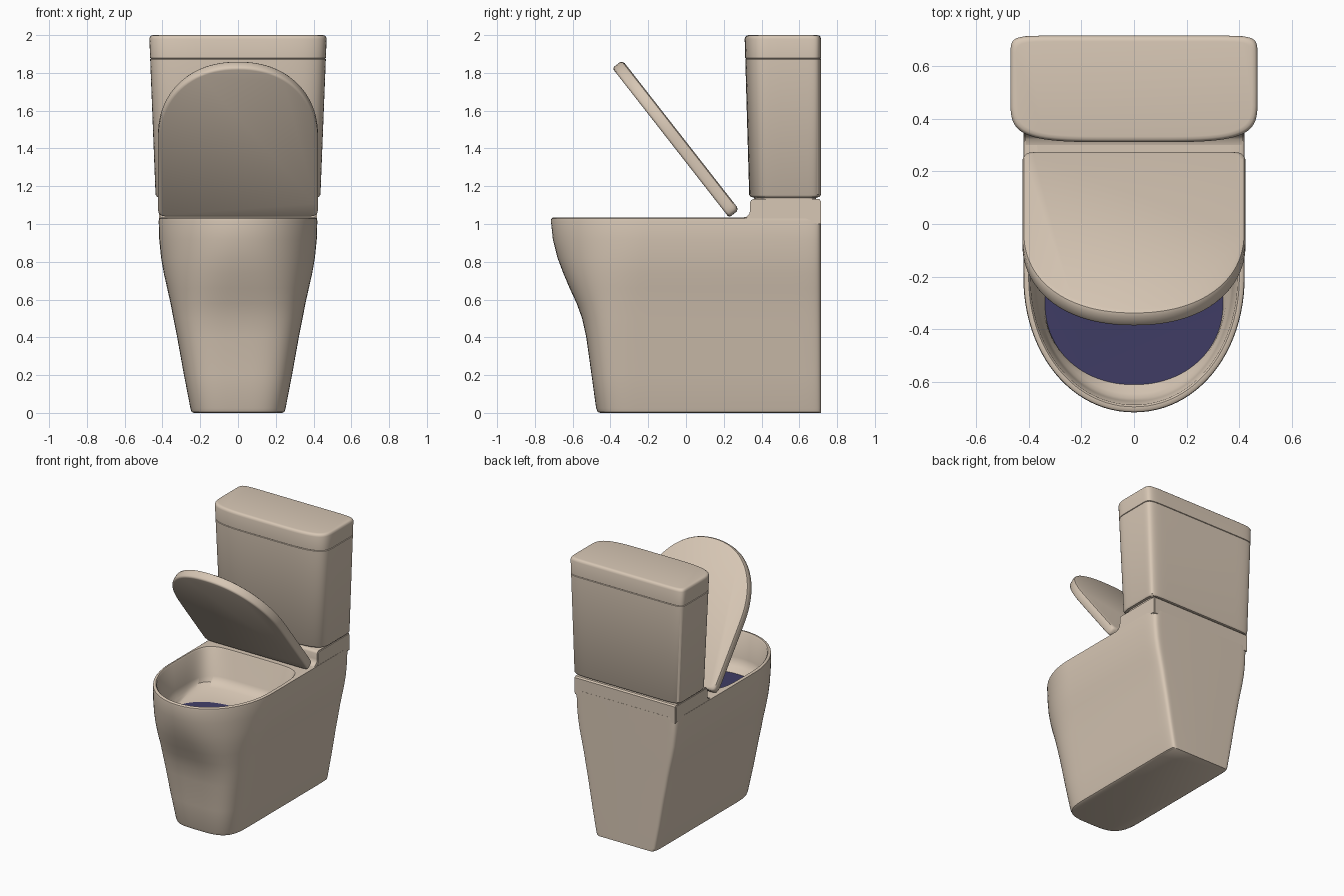
import bpy, bmesh, math
from mathutils import Matrix, Vector

if "Cube" in bpy.data.objects:
    bpy.data.objects.remove(bpy.data.objects["Cube"], do_unlink=True)

BACK = 0.715
SIDES = 96


def material(name, rgb):
    m = bpy.data.materials.new(name)
    m.use_nodes = True
    m.diffuse_color = (*rgb, 1)
    m.node_tree.nodes["Principled BSDF"].inputs["Base Color"].default_value = (*rgb, 1)
    return m


ceramic = material("warm ceramic", (0.68, 0.57, 0.46))
water = material("dark blue water", (0.05, 0.046, 0.13))


def power(v, n):
    return math.copysign(abs(v) ** (2 / n), v)


def ring(z, w, front, mid, nf, back=BACK, nb=30):
    """Horizontal outline: rounded front half and squarer back half."""
    pts = []
    for i in range(SIDES):
        t = 2 * math.pi * i / SIDES
        c, s = math.cos(t), math.sin(t)
        n, reach = (nb, back - mid) if s > 0 else (nf, mid - front)
        pts.append(Vector((w * power(c, n), mid + reach * power(s, n), z)))
    return pts


def finish(name, bm, mats, angle=40):
    bmesh.ops.recalc_face_normals(bm, faces=bm.faces)
    me = bpy.data.meshes.new(name)
    bm.to_mesh(me)
    bm.free()
    ob = bpy.data.objects.new(name, me)
    bpy.context.collection.objects.link(ob)
    for m in mats:
        me.materials.append(m)
    bpy.ops.object.select_all(action="DESELECT")
    ob.select_set(True)
    bpy.context.view_layer.objects.active = ob
    bpy.ops.object.shade_smooth_by_angle(angle=math.radians(angle))
    return ob


def loft(name, rings, mats, cap_material=0):
    bm = bmesh.new()
    loops = [[bm.verts.new(p) for p in r] for r in rings]
    for a, b in zip(loops, loops[1:]):
        for i in range(SIDES):
            j = (i + 1) % SIDES
            bm.faces.new((a[i], a[j], b[j], b[i]))
    bm.faces.new(loops[0])
    bm.faces.new(loops[-1]).material_index = cap_material
    return finish(name, bm, mats)


# Pedestal and bowl: up the outside, over the rim, down to the water
outside = [
    (0, 0.235, -0.455, -0.2, 3.6), (0.006, 0.246, -0.468, -0.2, 3.6),
    (0.025, 0.252, -0.476, -0.2, 3.6), (0.2, 0.286, -0.5, -0.2, 3.6),
    (0.4, 0.322, -0.528, -0.2, 3.5), (0.5, 0.342, -0.55, -0.2, 3.3),
    (0.58, 0.357, -0.579, -0.2, 3.0), (0.66, 0.375, -0.616, -0.2, 2.7),
    (0.74, 0.393, -0.65, -0.2, 2.45), (0.82, 0.407, -0.68, -0.2, 2.25),
    (0.92, 0.417, -0.705, -0.2, 2.1), (1.015, 0.42, -0.715, -0.2, 2.05),
    (1.028, 0.418, -0.713, -0.2, 2.05), (1.034, 0.41, -0.705, -0.2, 2.05),
]
inside = [
    (1.034, 0.4, -0.694, -0.2, 2.05, 0.2, 6), (1.025, 0.393, -0.686, -0.2, 2.05, 0.195, 6),
    (0.84, 0.375, -0.672, -0.2, 2.1, 0.16, 5), (0.805, 0.368, -0.662, -0.2, 2.1, 0.14, 5),
    (0.785, 0.355, -0.645, -0.22, 2.1, 0.1, 4), (0.75, 0.338, -0.61, -0.3, 2.1, -0.03, 2.3),
]
loft("bowl_and_pedestal", [ring(*r) for r in outside + inside], [ceramic, water], 1)

# Raised shelf under the tank, with a fillet where it meets the rim
profile = [(0.3, 1.0), (0.3, 1.034), (0.322, 1.039), (0.335, 1.052), (0.34, 1.075),
           (0.34, 1.115), (0.345, 1.126), (0.357, 1.132), (0.705, 1.132), (0.714, 1.122), (0.714, 1.0)]
bm = bmesh.new()
face = bm.faces.new([bm.verts.new((-0.417, y, z)) for y, z in profile])
new = bmesh.ops.extrude_face_region(bm, geom=[face])["geom"]
bmesh.ops.translate(bm, verts=[v for v in new if isinstance(v, bmesh.types.BMVert)], vec=(0.834, 0, 0))
ends = [e for e in bm.edges if abs(e.verts[0].co.x - e.verts[1].co.x) < 0.001]
bmesh.ops.bevel(bm, geom=ends, offset=0.006, segments=2, affect="EDGES", clamp_overlap=True)
finish("tank_shelf", bm, [ceramic])


# Tank and its cover, both widening slightly upward
def tank_ring(z, inset=0):
    t = (z - 1.14) / 0.86
    return ring(z, 0.436 + 0.034 * t - inset, 0.335 - 0.025 * t + inset, 0.5, 4.5, BACK - inset, 14)


loft("tank", [tank_ring(1.12, 0.03), tank_ring(1.14, 0.025), tank_ring(1.143, 0.008),
              tank_ring(1.155), tank_ring(1.872), tank_ring(1.875, 0.004)], [ceramic])
loft("tank_cover", [tank_ring(1.875, 0.004), tank_ring(1.878), tank_ring(1.98),
                    tank_ring(1.992, 0.004), tank_ring(1.998, 0.011), tank_ring(2.0, 0.022)], [ceramic])

# Half-open lid: a flat slab tilted back around its hinge edge
slab = []
for h, inset in [(0, 0.012), (0.004, 0.004), (0.012, 0), (0.05, 0), (0.062, 0.006), (0.068, 0.02)]:
    slab.append(ring(h, 0.424 - inset, -1.004 + inset, -0.5, 2.2, -inset, 30))
lid = loft("lid", slab, [ceramic])
tilt = Matrix.Translation((0, 0.228, 1.034)) @ Matrix.Rotation(-math.radians(52), 4, "X")
lid.data.transform(tilt)
